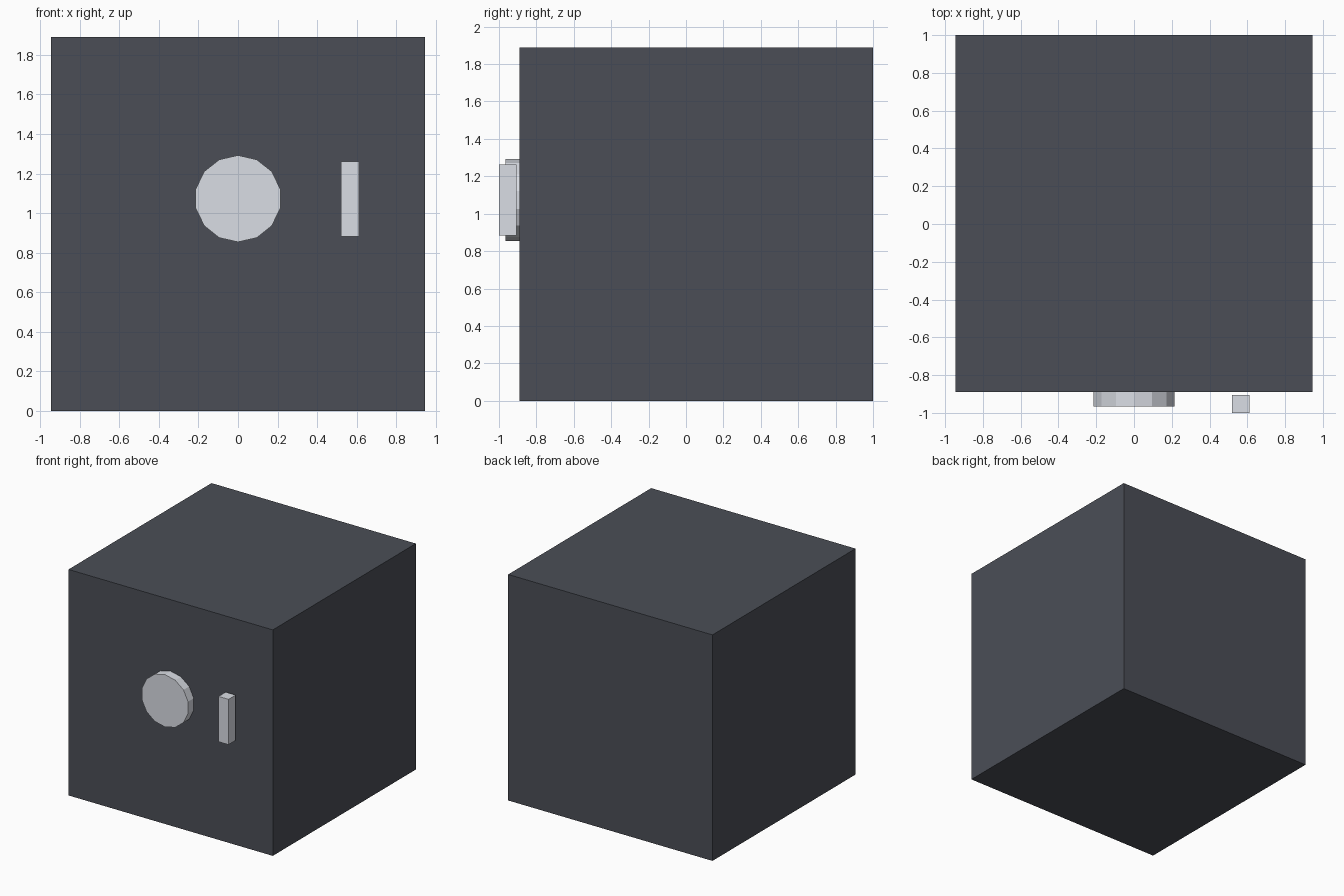
import bpy
from math import radians

if "Cube" in bpy.data.objects:
    bpy.data.objects.remove(bpy.data.objects["Cube"])

DARK = ("dark_steel", (0.07, 0.076, 0.094))
LIGHT = ("light_steel", (0.70, 0.725, 0.78))


def paint(obj, name, color):
    mat = bpy.data.materials.get(name) or bpy.data.materials.new(name)
    mat.diffuse_color = (*color, 1)
    mat.use_nodes = True
    mat.node_tree.nodes["Principled BSDF"].inputs["Base Color"].default_value = mat.diffuse_color
    obj.data.materials.append(mat)


def box(name, lo, hi):
    center = [(a + b) / 2 for a, b in zip(lo, hi)]
    bpy.ops.mesh.primitive_cube_add(size=1, location=center)
    obj = bpy.context.object
    obj.name = name
    obj.scale = [b - a for a, b in zip(lo, hi)]
    bpy.ops.object.transform_apply(location=False, rotation=False, scale=True)
    return obj


# Safe body
paint(box("safe_body", (-0.945, -0.89, 0), (0.945, 1.0, 1.89)), *DARK)

# Upright handle, standing just off the front face
paint(box("handle", (0.52, -1.0, 0.883), (0.612, -0.905, 1.262)), *LIGHT)

# 14-sided dial with a corner at the top
bpy.ops.mesh.primitive_cylinder_add(vertices=14, radius=0.219, depth=0.075,
                                    location=(0, -0.9275, 1.073),
                                    rotation=(radians(90), 0, 0))
dial = bpy.context.object
dial.name = "dial"
paint(dial, *LIGHT)
